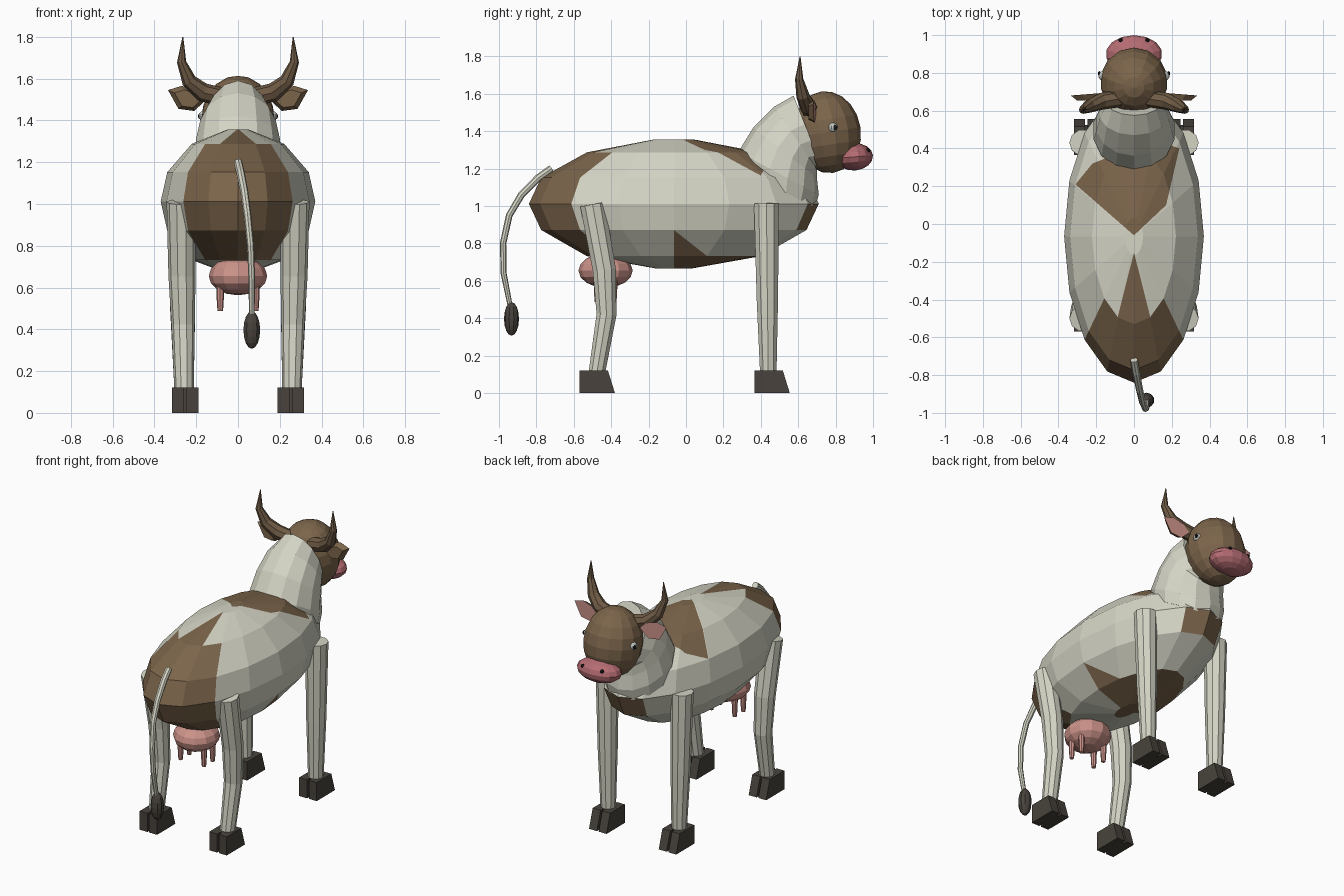
import bpy, bmesh
from math import sin, cos, pi
from mathutils import Vector, Matrix

if "Cube" in bpy.data.objects:
    bpy.data.objects.remove(bpy.data.objects["Cube"])


def material(name, r, g, b):
    m = bpy.data.materials.new(name)
    m.use_nodes = True
    m.diffuse_color = (r, g, b, 1)
    m.node_tree.nodes["Principled BSDF"].inputs["Base Color"].default_value = (r, g, b, 1)
    return m


CREAM = material("cream hide", .66, .66, .56)
BROWN = material("brown hide", .20, .13, .07)
HORN = material("horn brown", .16, .105, .06)
PINK = material("udder pink", .60, .29, .25)
ROSE = material("muzzle rose", .46, .15, .17)
HOOF = material("dark hoof", .065, .055, .045)
BLACK = material("black", .01, .01, .01)
EYE = material("eye grey", .55, .58, .55)


def finish(name, bm, *mats):
    bmesh.ops.recalc_face_normals(bm, faces=bm.faces)
    me = bpy.data.meshes.new(name)
    bm.to_mesh(me)
    bm.free()
    for m in mats:
        me.materials.append(m)
    ob = bpy.data.objects.new(name, me)
    bpy.context.collection.objects.link(ob)
    return ob


def loft(rings):
    """Skin a list of point rings and cap both ends."""
    bm = bmesh.new()
    vs = [[bm.verts.new(p) for p in ring] for ring in rings]
    n = len(vs[0])
    for a, b in zip(vs, vs[1:]):
        for i in range(n):
            j = (i + 1) % n
            bm.faces.new((a[i], a[j], b[j], b[i]))
    bm.faces.new(vs[0])
    bm.faces.new(vs[-1])
    return bm


def tube(name, path, ref, sides, mat):
    """Tapering tube through (x, y, z, radius) points."""
    pts = [Vector(p[:3]) for p in path]
    rings = []
    for i, c in enumerate(pts):
        t = (pts[min(i + 1, len(pts) - 1)] - pts[max(i - 1, 0)]).normalized()
        u = (Vector(ref) - t * t.dot(Vector(ref))).normalized()
        v = t.cross(u)
        rings.append([c + path[i][3] * (u * cos(2 * pi * k / sides) + v * sin(2 * pi * k / sides))
                      for k in range(sides)])
    return finish(name, loft(rings), mat)


def ellipsoid(name, centre, size, mat, segs=12, rings=8, tilt=0):
    bm = bmesh.new()
    mtx = Matrix.Translation(centre) @ Matrix.Rotation(tilt, 4, 'X') @ Matrix.Diagonal((*size, 1))
    bmesh.ops.create_uvsphere(bm, u_segments=segs, v_segments=rings, radius=1, matrix=mtx)
    return finish(name, bm, mat)


# Body: stacked elliptical rings with brown patches cut in
MID_Y, MID_Z = -.065, 1.012
levels = [(.13, -.345), (.6, -.28), (.915, -.14), (1, 0), (.915, .14), (.6, .275), (.13, .345)]
body = loft([[(.37 * s * cos(a * pi / 8), MID_Y + .775 * s * sin(a * pi / 8), MID_Z + dz)
              for a in range(16)] for s, dz in levels])
saddle = [(-.31, .21), (0, -.06), (.17, .10), (.24, .40), (.1, .45), (-.22, .32)]
spike = [(-.088, -.5), (.088, -.5), (0, -.15)]


def cut(test, point, normal):
    faces = [f for f in body.faces if test(f.calc_center_median())]
    geom = set(faces)
    for f in faces:
        geom.update(f.edges)
        geom.update(f.verts)
    bmesh.ops.bisect_plane(body, geom=list(geom), plane_co=point, plane_no=normal, dist=1e-5)


def edges(poly):
    return zip(poly, poly[1:] + poly[:1])


def inside(c, poly):
    return all((b[0] - a[0]) * (c.y - a[1]) - (b[1] - a[1]) * (c.x - a[0]) > 0
               for a, b in edges(poly))


for a, b in edges(saddle):
    cut(lambda c: c.z > MID_Z and c.y > -.15, (*a, 0), (b[1] - a[1], a[0] - b[0], 0))
for a, b in list(edges(spike))[1:]:
    cut(lambda c: c.z > 1.29 and c.y < 0, (*a, 0), (b[1] - a[1], a[0] - b[0], 0))
flank = lambda c: c.x > 0 and .73 < c.z < .87 and -.07 < c.y < .13
cut(flank, (0, MID_Y, .872), (0, .14, .178))

for f in body.faces:
    c = f.calc_center_median()
    rump = c.z < 1.287 and c.z > .735 and c.y < MID_Y and abs(c.x) / .37 < (MID_Y - c.y) / .775
    top = c.z > MID_Z and c.y > -.15 and inside(c, saddle)
    tip = c.z > 1.28 and inside(c, spike)
    side = flank(c) and .14 * (c.y - MID_Y) + .178 * (c.z - .872) < 0
    belly = c.z < .73 and c.y > MID_Y
    chest = .87 < c.z < MID_Z and c.y > .5 and abs(c.x) < .15
    f.material_index = int(rump or top or tip or side or belly or chest)
finish("body", body, CREAM, BROWN)

# Neck: slanted rings given by back point, front point and half width
neck = [((.29, 1.2), (.69, .99), .21), ((.28, 1.29), (.71, 1.06), .22),
        ((.36, 1.42), (.70, 1.15), .205), ((.47, 1.53), (.70, 1.2), .185),
        ((.575, 1.59), (.73, 1.2), .15)]
rings = []
for (by, bz), (fy, fz), w in neck:
    rings.append([(w * sin(k * pi / 7), (by + fy) / 2 + (fy - by) / 2 * cos(k * pi / 7),
                   (bz + fz) / 2 + (fz - bz) / 2 * cos(k * pi / 7)) for k in range(14)])
finish("neck", loft(rings), CREAM)

# Head and muzzle
ellipsoid("head", (0, .755, 1.395), (.18, .18, .22), BROWN, 14, 10, .15)
ellipsoid("muzzle", (0, .9, 1.263), (.15, .1, .073), ROSE, 14, 8, .08)

for s, label in ((1, "left"), (-1, "right")):
    # Face details
    ellipsoid(label + "_eye", (s * .163, .785, 1.42), (.026, .026, .026), EYE, 10, 8)
    ellipsoid(label + "_pupil", (s * .184, .797, 1.42), (.007, .012, .014), BLACK, 8, 6)
    ellipsoid(label + "_nostril", (s * .07, .973, 1.298), (.012, .012, .012), BLACK, 8, 6)

    # Horn
    tube(label + "_horn", [(s * .07, .665, 1.51, .045), (s * .17, .65, 1.535, .045),
                           (s * .235, .625, 1.59, .036), (s * .27, .605, 1.68, .022),
                           (s * .264, .61, 1.80, .002)], (0, 1, 0), 8, HORN)

    # Ear: leaf shape with a pink inset on the forward face
    leaf = [(.15, 1.5), (.2, 1.545), (.27, 1.565), (.335, 1.545), (.285, 1.455), (.21, 1.445)]
    bm = loft([[(s * (.23 + (x - .23) * .7), .655, 1.5 + (z - 1.5) * .7) for x, z in leaf],
               [(s * x, .695 - .08 * (x - .15), z) for x, z in leaf]])
    bm.faces.ensure_lookup_table()
    front = bm.faces[-1]
    bmesh.ops.inset_region(bm, faces=[front], thickness=.018, depth=-.008)
    front.material_index = 1
    finish(label + "_ear", bm, BROWN, PINK)

    # Legs
    tube(label + "_front_leg", [(s * .272, .43, 1.015, .07), (s * .265, .435, .5, .06),
                                (s * .258, .44, .1, .046)], (1, 0, 0), 10, CREAM)
    tube(label + "_rear_leg", [(s * .272, -.5, 1.01, .07), (s * .268, -.437, .66, .065),
                               (s * .263, -.425, .42, .056), (s * .258, -.478, .1, .046)],
         (1, 0, 0), 10, CREAM)

    # Cloven hooves: two wedge toes and a web between
    for pos, heel in (("front", .365), ("rear", -.57)):
        for part, x0, x1, trim in (("inner_toe", .19, .247, 0), ("outer_toe", .26, .317, 0),
                                   ("toe_web", .247, .26, .03)):
            rings = [[(s * x0, heel + trim, z), (s * x1, heel + trim, z),
                      (s * x1, heel + d - trim, z), (s * x0, heel + d - trim, z)]
                     for z, d in ((0, .19), (.122, .152))]
            finish(f"{label}_{pos}_{part}", loft(rings), HOOF)

    # Teats
    for pos, y in (("front", -.385), ("rear", -.475)):
        tube(f"{label}_{pos}_teat", [(s * .085, y, .62, .02), (s * .085, y, .52, .016),
                                     (s * .085, y, .488, .013)], (1, 0, 0), 8, PINK)

# Udder
ellipsoid("udder", (0, -.43, .655), (.14, .145, .092), PINK, 12, 8)

# Tail and tuft
tube("tail", [(0, -.72, 1.2, .02), (.012, -.79, 1.15, .02), (.03, -.88, 1.06, .019),
              (.045, -.945, .95, .018), (.06, -.978, .8, .017), (.066, -.975, .64, .016),
              (.066, -.935, .44, .013)], (1, 0, 0), 8, CREAM)
ellipsoid("tail_tuft", (.066, -.933, .397), (.042, .04, .09), HOOF, 10, 8)
